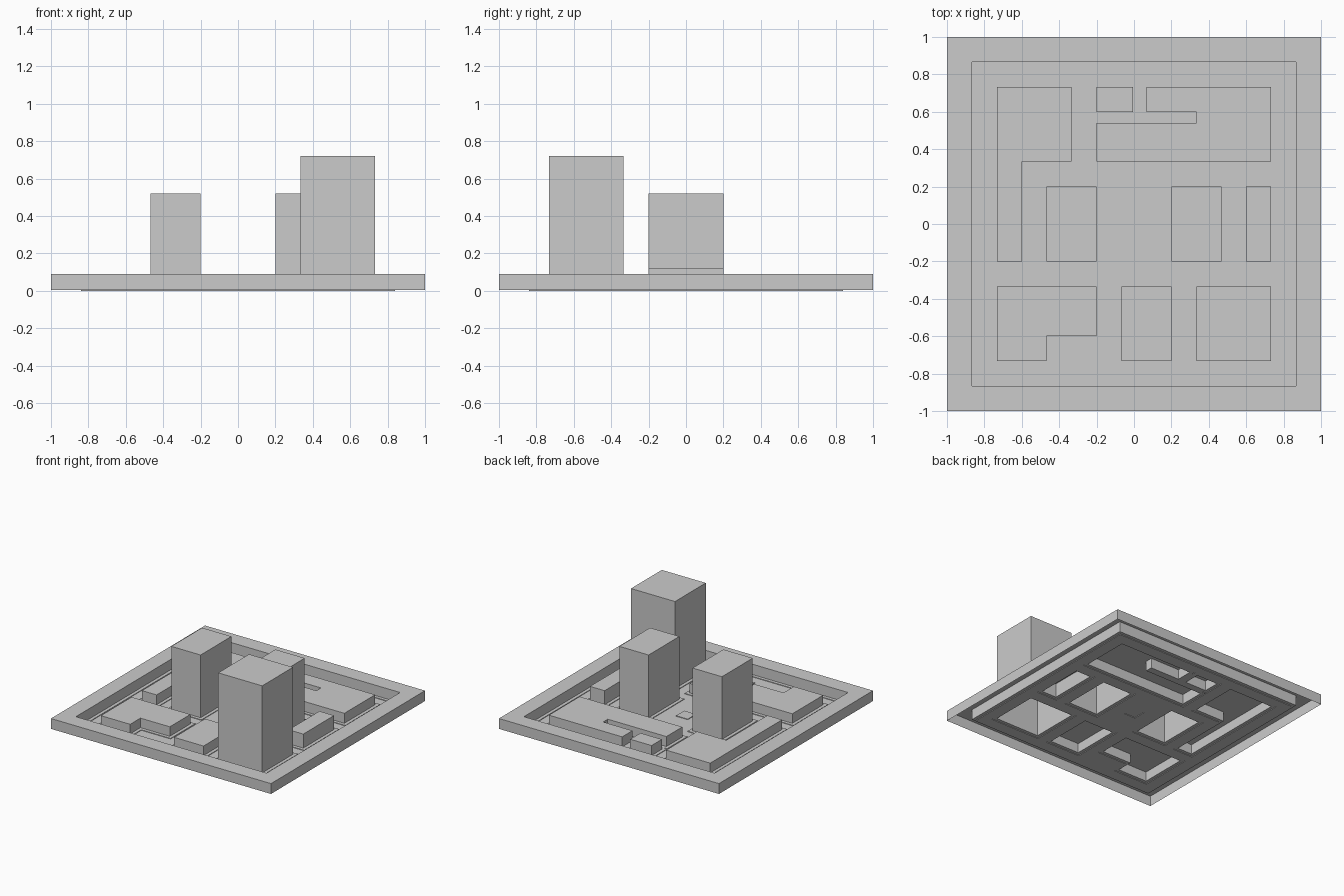
import bpy, bmesh

if "Cube" in bpy.data.objects:
    bpy.data.objects.remove(bpy.data.objects["Cube"])

C = 2 / 15                      # city cell size
W = 0.2 * C                     # pavement width
CURB, RIM_H, IN = 0.005, 0.09, 6.5 * C


def rect(x0, y0, x1, y1):
    return [(x0, y0), (x1, y0), (x1, y1), (x0, y1)]


def cells(*pts):
    return [(x * C, y * C) for x, y in pts]


# name: (footprint, height)
buildings = {
    "tall_tower": (cells(*rect(2.5, -5.5, 5.5, -2.5)), 0.72),
    "left_tower": (cells(*rect(-3.5, -1.5, -1.5, 1.5)), 0.52),
    "right_tower": (cells(*rect(1.5, -1.5, 3.5, 1.5)), 0.52),
    "right_block": (cells(*rect(4.5, -1.5, 5.5, 1.5)), 0.12),
    "front_block": (cells(*rect(-0.5, -5.5, 1.5, -2.5)), 0.083),
    "front_left_block": (cells((-5.5, -5.5), (-3.5, -5.5), (-3.5, -4.5), (-1.5, -4.5),
                               (-1.5, -2.5), (-5.5, -2.5)), 0.083),
    "back_left_block": (cells((-5.5, -1.5), (-4.5, -1.5), (-4.5, 2.5), (-2.5, 2.5),
                              (-2.5, 5.5), (-5.5, 5.5)), 0.085),
    "back_right_block": (cells((-1.5, 2.5), (5.5, 2.5), (5.5, 5.5), (0.5, 5.5), (0.5, 4.5),
                               (2.5, 4.5), (2.5, 4.05), (-1.5, 4.05)), 0.087),
    "back_small_block": (cells(*rect(-1.5, 4.5, -0.05, 5.5)), 0.087),
}


def finish(name, bm):
    bmesh.ops.remove_doubles(bm, verts=bm.verts, dist=1e-5)
    me = bpy.data.meshes.new(name)
    bm.to_mesh(me)
    bm.free()
    ob = bpy.data.objects.new(name, me)
    bpy.context.collection.objects.link(ob)


def face(bm, pts):
    return bm.faces.new([bm.verts.new(p) for p in pts])


def walls(bm, pts, z0, z1):
    for (ax, ay), (bx, by) in zip(pts, pts[1:] + pts[:1]):
        face(bm, [(ax, ay, z0), (bx, by, z0), (bx, by, z1), (ax, ay, z1)])


def inside(poly, x, y):
    hit = False
    for (ax, ay), (bx, by) in zip(poly, poly[1:] + poly[:1]):
        if (ay > y) != (by > y) and x < ax + (y - ay) * (bx - ax) / (by - ay):
            hit = not hit
    return hit


# Buildings: roofs and walls, open underneath
for name, (poly, h) in buildings.items():
    bm = bmesh.new()
    walls(bm, poly, CURB, h)
    face(bm, [(x, y, h) for x, y in poly])
    finish(name, bm)

# Raised border around the city, open underneath
bm = bmesh.new()
outer, inner = rect(-1, -1, 1, 1), rect(-IN, -IN, IN, IN)
walls(bm, outer, CURB, RIM_H)
walls(bm, inner[::-1], CURB, RIM_H)
for i in range(4):
    j = (i + 1) % 4
    face(bm, [(*p, RIM_H) for p in (outer[i], outer[j], inner[j], inner[i])])
finish("border_rim", bm)

# Ground: pavements along every edge, slightly sunken roads between
ISLE = 0.4 * C


def lines(axis):
    s = {-IN, IN, IN - W, W - IN, -ISLE, ISLE}
    for poly, _ in buildings.values():
        for p in poly:
            s |= {p[axis] - W, p[axis], p[axis] + W}
    out = []
    for v in sorted(s):
        if not out or v - out[-1] > 1e-4:
            out.append(v)
    return out


def level(x, y):
    if any(inside(p, x, y) for p, _ in buildings.values()):
        return None
    if max(abs(x), abs(y)) > IN - W or max(abs(x), abs(y)) < ISLE:
        return CURB
    if -1.5 * C < x < 2.5 * C and 4 * C < y < 5.5 * C:      # narrow alley
        return CURB
    near = [(x + i * W, y + j * W) for i in (-1, 0, 1) for j in (-1, 0, 1)]
    if any(inside(p, *q) for p, _ in buildings.values() for q in near):
        return CURB
    return 0.0


xs, ys = lines(0), lines(1)
nx, ny = len(xs) - 1, len(ys) - 1
H = {(i, j): level((xs[i] + xs[i + 1]) / 2, (ys[j] + ys[j + 1]) / 2)
     for i in range(nx) for j in range(ny)}
bm = bmesh.new()
for (i, j), z in H.items():
    if z is None:
        continue
    x0, x1, y0, y1 = xs[i], xs[i + 1], ys[j], ys[j + 1]
    face(bm, [(x, y, z) for x, y in rect(x0, y0, x1, y1)])
    if z == 0.0:                # kerb steps around the road
        sides = (((i, j - 1), (x0, y0), (x1, y0)), ((i + 1, j), (x1, y0), (x1, y1)),
                 ((i, j + 1), (x1, y1), (x0, y1)), ((i - 1, j), (x0, y1), (x0, y0)))
        for n, a, b in sides:
            if H.get(n) == CURB:
                face(bm, [(*b, 0), (*a, 0), (*a, CURB), (*b, CURB)])
finish("ground_with_roads", bm)
